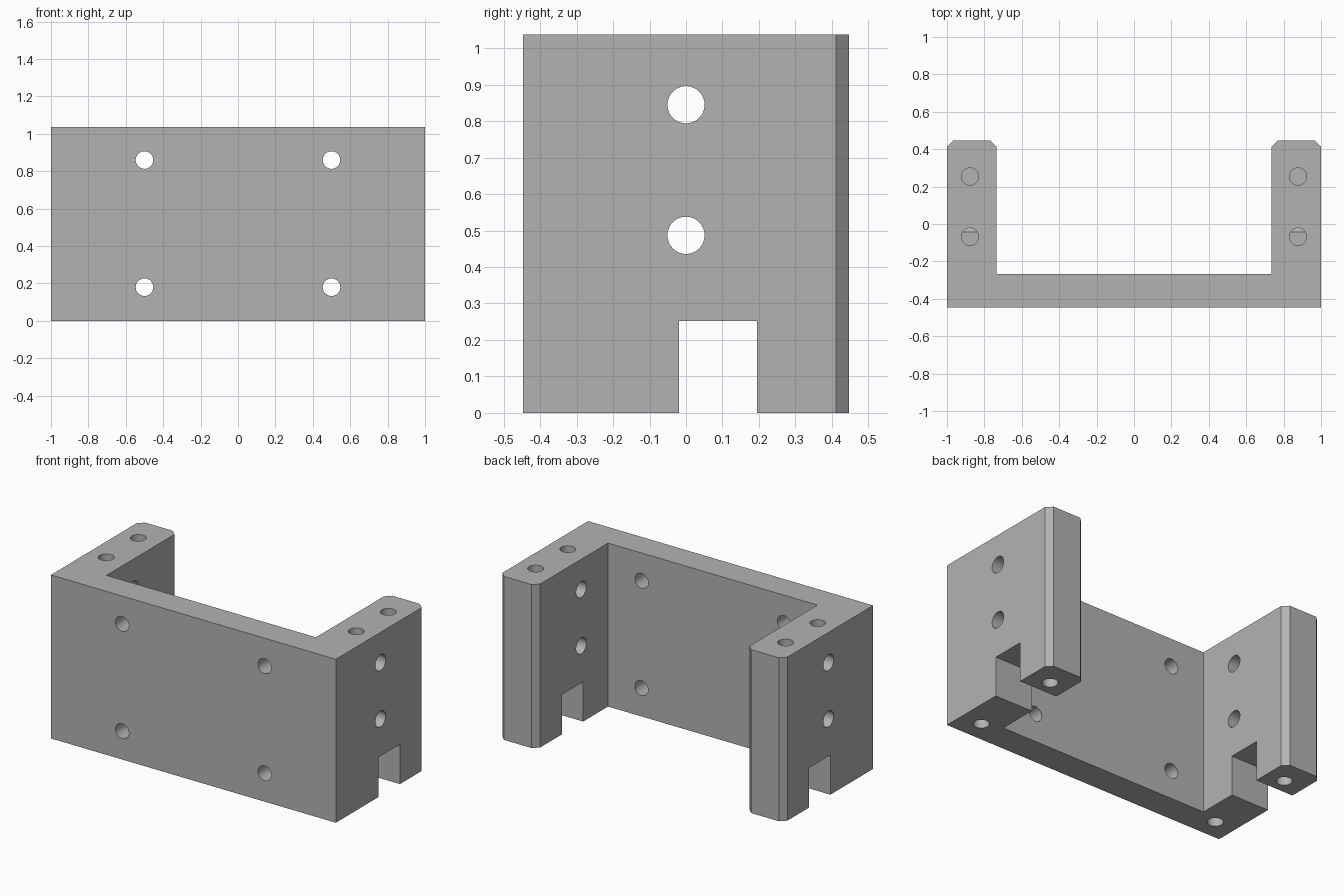
import bpy, bmesh
from math import pi
from mathutils import Matrix

if "Cube" in bpy.data.objects:
    bpy.data.objects.remove(bpy.data.objects["Cube"])

HEIGHT, FRONT, BACK, PLATE_BACK = 1.037, -0.447, 0.447, -0.268
INNER, BEVEL = 0.735, 0.035

grey = bpy.data.materials.new("plain grey")
grey.use_nodes = True
colour = (0.45, 0.45, 0.45, 1)
grey.diffuse_color = colour
grey.node_tree.nodes["Principled BSDF"].inputs["Base Color"].default_value = colour


def make_object(name, bm):
    bmesh.ops.recalc_face_normals(bm, faces=bm.faces)
    mesh = bpy.data.meshes.new(name)
    bm.to_mesh(mesh)
    bm.free()
    mesh.materials.append(grey)
    obj = bpy.data.objects.new(name, mesh)
    bpy.context.collection.objects.link(obj)
    return obj


# U-shaped bracket: half outline mirrored, then extruded upward
half = [(1, FRONT), (1, BACK - BEVEL), (1 - BEVEL, BACK), (INNER + BEVEL, BACK),
        (INNER, BACK - BEVEL), (INNER, PLATE_BACK)]
outline = half + [(-x, y) for x, y in reversed(half)]
bm = bmesh.new()
base = bm.faces.new([bm.verts.new((x, y, 0)) for x, y in outline])
top = bmesh.ops.extrude_face_region(bm, geom=[base])["geom"]
bmesh.ops.translate(bm, vec=(0, 0, HEIGHT),
                    verts=[v for v in top if isinstance(v, bmesh.types.BMVert)])
bracket = make_object("mounting_bracket", bm)


def cut(cutter):
    """Subtract a helper shape from the bracket, then discard the helper."""
    cutter.hide_render = True
    mod = bracket.modifiers.new("cut", "BOOLEAN")
    mod.operation, mod.solver, mod.object = "DIFFERENCE", "EXACT", cutter
    bpy.context.view_layer.objects.active = bracket
    bpy.ops.object.modifier_apply(modifier=mod.name)
    bpy.data.objects.remove(cutter)


def drill(centre, radius, length, axis="Z"):
    turn = {"X": Matrix.Rotation(pi / 2, 4, "Y"),
            "Y": Matrix.Rotation(pi / 2, 4, "X"), "Z": Matrix()}[axis]
    bm = bmesh.new()
    bmesh.ops.create_cone(bm, cap_ends=True, segments=48, radius1=radius,
                          radius2=radius, depth=length,
                          matrix=Matrix.Translation(centre) @ turn)
    cut(make_object("drill", bm))


# Slot across the bottom of both legs
bm = bmesh.new()
bmesh.ops.create_cube(bm, size=1, matrix=Matrix.Translation((0, 0.088, 0))
                      @ Matrix.Diagonal((3, 0.214, 0.504, 1)))
cut(make_object("slot", bm))

# Through holes in the front plate
for x in (-0.5, 0.5):
    for z in (0.18, 0.86):
        drill((x, FRONT, z), 0.047, 0.6, "Y")

# Cross holes through the legs
for z in (0.487, 0.845):
    drill((0, 0, z), 0.051, 3, "X")

# Blind screw holes in the top and bottom of the legs
DEPTH = 0.22
for side in (-1, 1):
    for y in (-0.068, 0.254):
        drill((side * 0.877, y, HEIGHT), 0.046, 2 * DEPTH)
    for y in (-0.313, 0.29):
        drill((side * 0.86, y, 0), 0.046, 2 * DEPTH)

# Smooth hole walls, crisp edges
bpy.ops.object.select_all(action="DESELECT")
bracket.select_set(True)
bpy.context.view_layer.objects.active = bracket
bpy.ops.object.shade_smooth_by_angle(angle=pi / 6)
